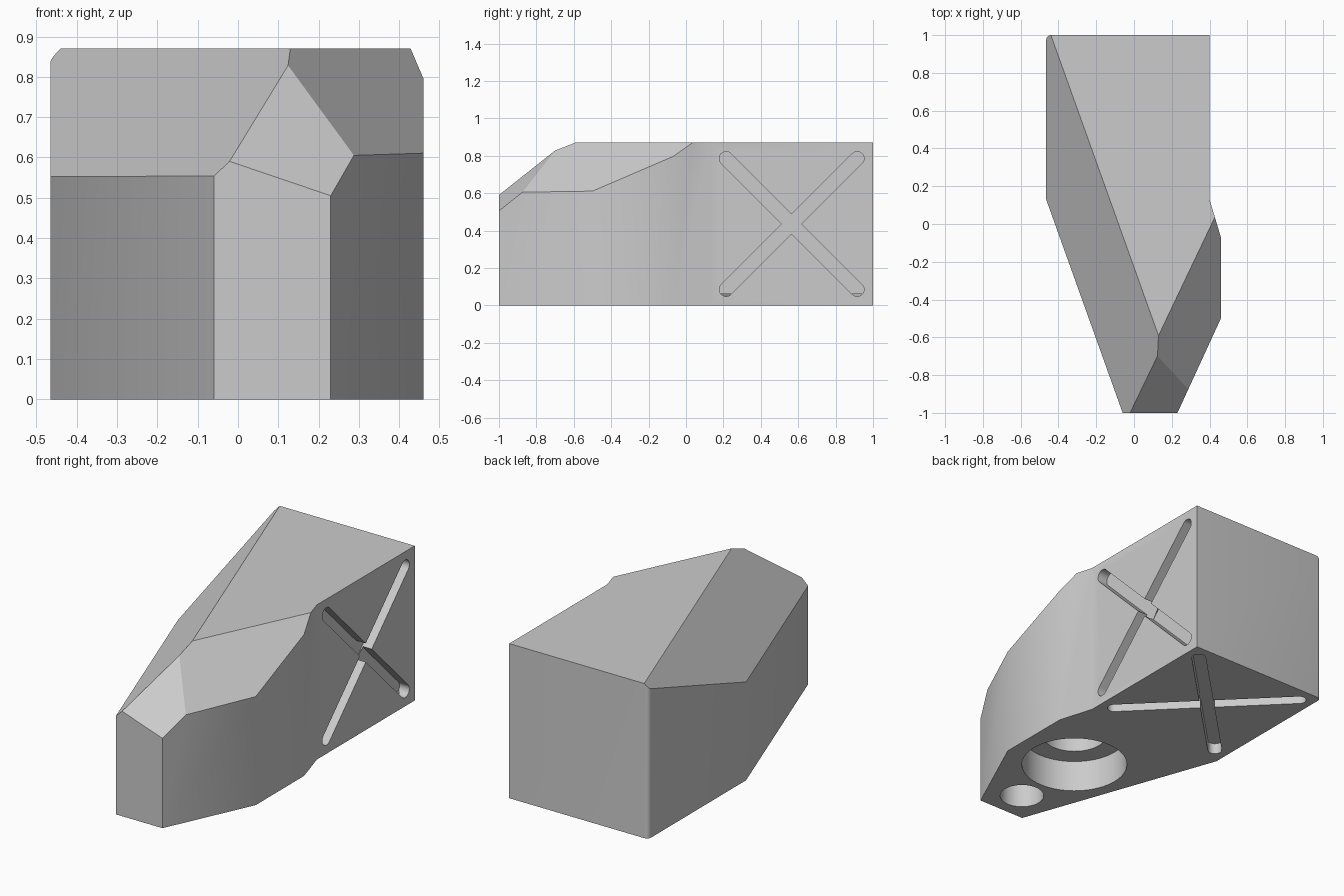
import bpy, bmesh, math
from mathutils import Matrix, Vector

cube = bpy.data.objects.get("Cube")
if cube:
    bpy.data.objects.remove(cube, do_unlink=True)

grey = bpy.data.materials.new("light_grey")
grey.use_nodes = True
grey.diffuse_color = (0.6, 0.6, 0.6, 1)
grey.node_tree.nodes["Principled BSDF"].inputs["Base Color"].default_value = (0.6, 0.6, 0.6, 1)

HEIGHT = 0.87


def prism(name, outline, bottom, top, matrix=Matrix()):
    """Extrude a flat outline from bottom to top, then place it."""
    bm = bmesh.new()
    face = bm.faces.new([bm.verts.new((x, y, bottom)) for x, y in outline])
    new = bmesh.ops.extrude_face_region(bm, geom=[face])["geom"]
    verts = [v for v in new if isinstance(v, bmesh.types.BMVert)]
    bmesh.ops.translate(bm, verts=verts, vec=(0, 0, top - bottom))
    bmesh.ops.recalc_face_normals(bm, faces=bm.faces)
    bm.transform(matrix)
    mesh = bpy.data.meshes.new(name)
    bm.to_mesh(mesh)
    bm.free()
    mesh.materials.append(grey)
    obj = bpy.data.objects.new(name, mesh)
    bpy.context.collection.objects.link(obj)
    return obj


def slice_off(obj, point, normal):
    """Remove everything on the outer side of a plane and cap the cut."""
    bm = bmesh.new()
    bm.from_mesh(obj.data)
    bmesh.ops.bisect_plane(bm, geom=bm.verts[:] + bm.edges[:] + bm.faces[:], dist=1e-5,
                           plane_co=Vector(point), plane_no=Vector(normal).normalized(),
                           clear_outer=True)
    bmesh.ops.holes_fill(bm, edges=[e for e in bm.edges if e.is_boundary], sides=0)
    bmesh.ops.recalc_face_normals(bm, faces=bm.faces)
    bm.to_mesh(obj.data)
    bm.free()


def arc(cx, cy, radius, start, end, steps):
    angles = [start + (end - start) * i / steps for i in range(steps + 1)]
    return [(cx + radius * math.cos(a), cy + radius * math.sin(a)) for a in angles]


def circle(cx, cy, radius):
    return arc(cx, cy, radius, 0, math.tau, 64)[:-1]


def carve(body, cutter):
    """Subtract a cutter permanently, then discard it."""
    cutter.hide_render = True
    mod = body.modifiers.new("carve", "BOOLEAN")
    mod.operation = "DIFFERENCE"
    mod.solver = "EXACT"
    mod.object = cutter
    bpy.ops.object.modifier_apply(modifier=mod.name)
    bpy.data.objects.remove(cutter, do_unlink=True)


# Main block from its footprint, with one softened rear corner
corner = arc(-0.44, 0.975, 0.025, math.pi / 2, math.pi, 4)
footprint = [(-0.06, -1), (0.23, -1), (0.46, -0.5), (0.46, -0.07), (0.4, 0.13), (0.4, 1)]
body = prism("wedge_body", footprint + corner + [(-0.465, 0.13)], 0, HEIGHT)

# Long side chamfer, short side chamfer and sloped nose
slice_off(body, (-0.44, 1, HEIGHT), (-0.941, -0.337, 1))
slice_off(body, (0.13, -0.59, HEIGHT), (0.903, -0.43, 1))
slice_off(body, (-0.02, -1, 0.59), (0.263, -0.74, 0.775))

bpy.context.view_layer.objects.active = body
body.select_set(True)

# Crossed grooves in the underside and in the side wall
half, radius, depth = 0.495, 0.037, 0.061
slot = arc(half, 0, radius, -math.pi / 2, math.pi / 2, 12)
slot += [(-x, -y) for x, y in slot]
underside = Matrix.Translation((-0.033, 0.565, 0))
side = Matrix.Translation((0.4, 0.565, HEIGHT / 2)) @ Matrix.Rotation(-math.pi / 2, 4, "Y")
for place in (underside, side):
    for angle in (45, -45):
        turn = Matrix.Rotation(math.radians(angle), 4, "Z")
        carve(body, prism("groove_cutter", slot, -0.1, depth, place @ turn))

# Stepped round socket and small round socket in the underside
for cy, r, deep in ((-0.384, 0.28, 0.18), (-0.384, 0.17, 0.36), (-0.82, 0.116, 0.18)):
    carve(body, prism("socket_cutter", circle(0.093, cy, r), -0.1, deep))

bpy.ops.object.shade_smooth_by_angle(angle=math.radians(30))
